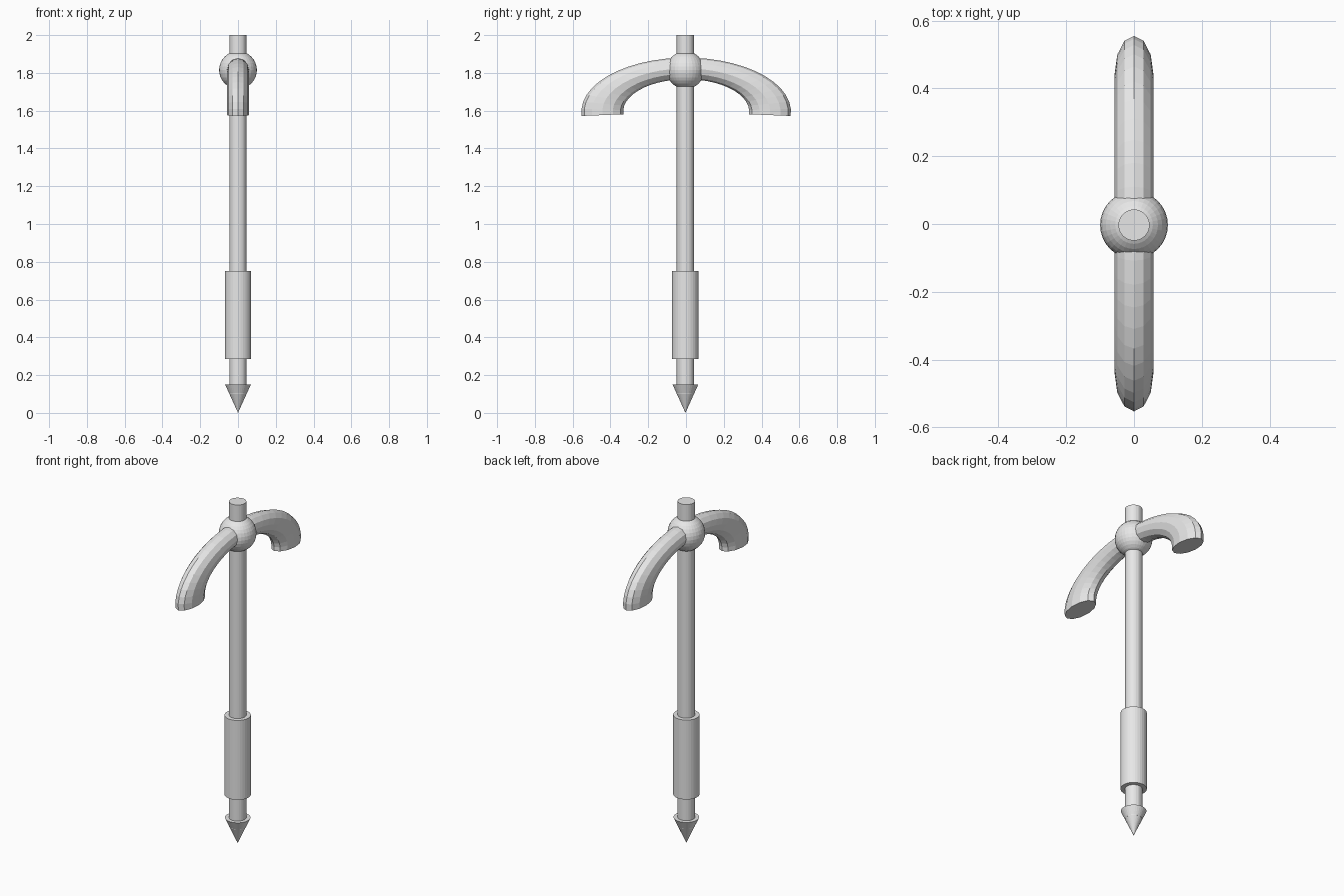
import bpy
import bmesh
import math

if "Cube" in bpy.data.objects:
    bpy.data.objects.remove(bpy.data.objects["Cube"])

steel = bpy.data.materials.new("light_grey")
steel.diffuse_color = (0.8, 0.8, 0.8, 1)
steel.use_nodes = True
steel.node_tree.nodes["Principled BSDF"].inputs["Base Color"].default_value = steel.diffuse_color


def finish(name, bm):
    bmesh.ops.recalc_face_normals(bm, faces=bm.faces[:])
    mesh = bpy.data.meshes.new(name)
    bm.to_mesh(mesh)
    bm.free()
    mesh.materials.append(steel)
    obj = bpy.data.objects.new(name, mesh)
    bpy.context.collection.objects.link(obj)
    return obj


def post(name, r_low, r_high, z_low, z_high):
    """Upright 32-sided cylinder or cone between two heights."""
    bm = bmesh.new()
    bmesh.ops.create_cone(bm, cap_ends=True, segments=32, radius1=r_low,
                          radius2=r_high, depth=z_high - z_low)
    obj = finish(name, bm)
    obj.location = (0, -0.003, (z_low + z_high) / 2)


# Shaft, hand grip and pointed tip
post("shaft", 0.046, 0.046, 0.10, 2.0)
post("grip", 0.07, 0.07, 0.285, 0.75)
post("pointed_tip", 0.0, 0.068, 0.0, 0.15)

# Round hub at the crossing
bm = bmesh.new()
bmesh.ops.create_uvsphere(bm, u_segments=32, v_segments=16, radius=0.1)
hub = finish("hub", bm)
hub.location = (0, -0.003, 1.815)

# Curved arms: a half ring stretched sideways, closed at both ends
MAJOR, MINOR, STRETCH = 0.229, 0.057, 1.94
STEPS, SIDES, REACH = 25, 12, math.radians(94.5)
bm = bmesh.new()
rings = []
for i in range(STEPS + 1):
    a = -REACH + 2 * REACH * i / STEPS
    ring = []
    for j in range(SIDES):
        t = 2 * math.pi * j / SIDES
        r = MAJOR + MINOR * math.cos(t)
        ring.append(bm.verts.new((MINOR * math.sin(t),
                                  STRETCH * r * math.sin(a),
                                  r * math.cos(a))))
    rings.append(ring)
for lower, upper in zip(rings, rings[1:]):
    for j in range(SIDES):
        k = (j + 1) % SIDES
        bm.faces.new((lower[j], lower[k], upper[k], upper[j]))
bm.faces.new(rings[0])
bm.faces.new(rings[-1])
arms = finish("curved_arms", bm)
arms.location = (0, 0.001, 1.5945)
